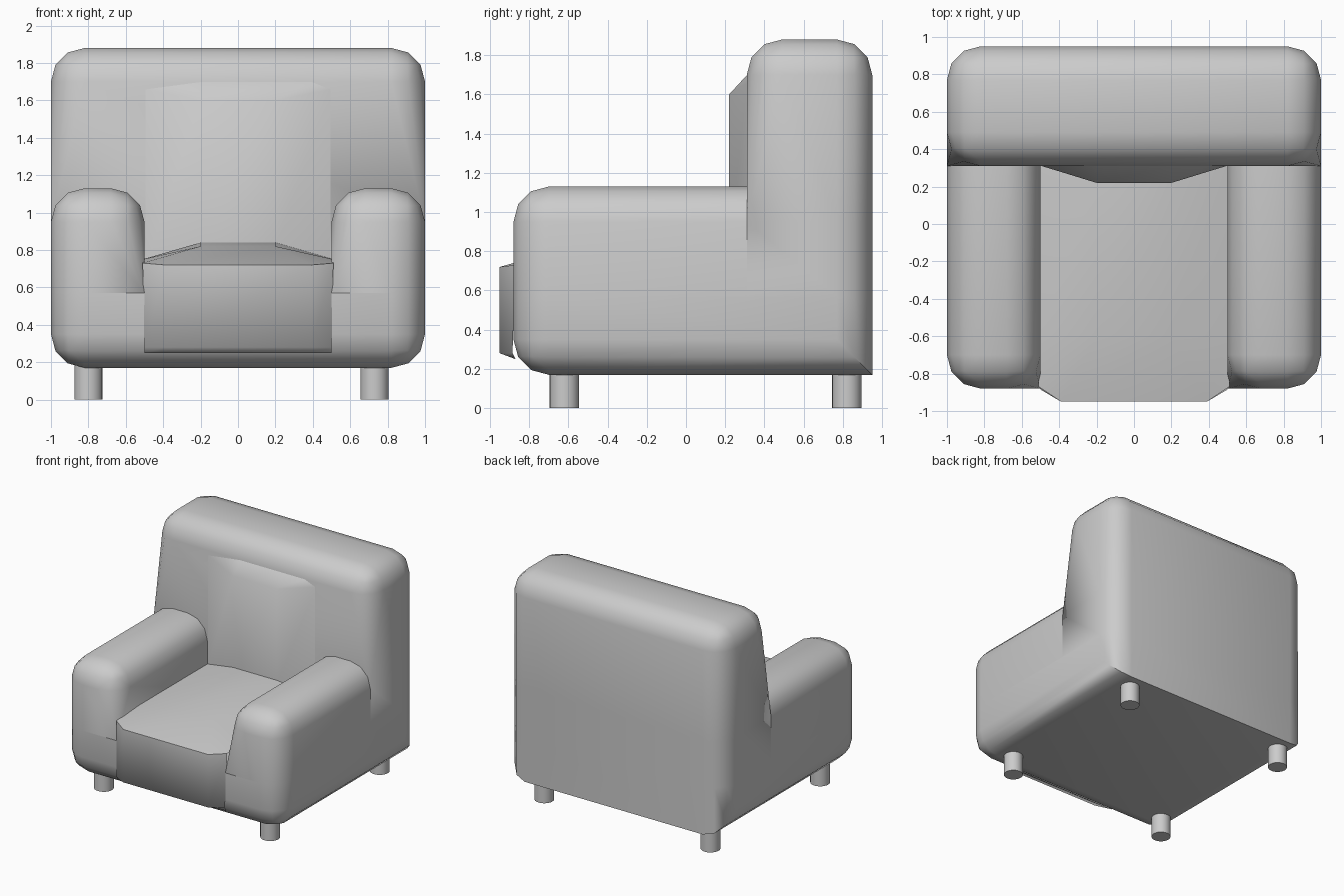
import bpy, bmesh
from mathutils import Vector

if "Cube" in bpy.data.objects:
    bpy.data.objects.remove(bpy.data.objects["Cube"])

R = 0.18  # upholstery rounding


def rounded_box(bm_out, lo, hi, edges, open_sides=(), snap=()):
    """Box with chosen edges rounded, e.g. ('x+', 'z+'); snap = corners sharpened at the bottom."""
    bm = bmesh.new()
    bmesh.ops.create_cube(bm, size=1)
    for v in bm.verts:
        v.co = Vector([l if c < 0 else h for c, l, h in zip(v.co, lo, hi)])
    bounds = {a + s: (i, (lo, hi)[s == '+'][i]) for i, a in enumerate('xyz') for s in '-+'}

    def on(el, side):
        i, val = bounds[side]
        return all(abs(v.co[i] - val) < 1e-4 for v in el.verts)

    picked = [e for e in bm.edges if any(on(e, a) and on(e, b) for a, b in edges)]
    bmesh.ops.bevel(bm, geom=picked, offset=R, segments=3, profile=0.5, affect='EDGES')
    gone = [f for f in bm.faces if any(on(f, s) for s in open_sides)]
    bmesh.ops.delete(bm, geom=gone, context='FACES')
    for x, y in snap:
        for v in bm.verts:
            if abs(v.co.z - lo[2]) < 1e-4 and abs(v.co.x - x) < R + .01 and abs(v.co.y - y) < R + .01:
                v.co.x, v.co.y = x, y
    bmesh.ops.remove_doubles(bm, verts=bm.verts, dist=1e-4)
    tmp = bpy.data.meshes.new('tmp')
    bm.to_mesh(tmp)
    bm.free()
    bm_out.from_mesh(tmp)
    bpy.data.meshes.remove(tmp)


def finish(name, bm, angle=0.75):
    bmesh.ops.remove_doubles(bm, verts=bm.verts, dist=1e-4)
    bmesh.ops.recalc_face_normals(bm, faces=bm.faces)
    me = bpy.data.meshes.new(name)
    bm.to_mesh(me)
    bm.free()
    ob = bpy.data.objects.new(name, me)
    bpy.context.collection.objects.link(ob)
    bpy.ops.object.select_all(action='DESELECT')
    ob.select_set(True)
    bpy.context.view_layer.objects.active = ob
    bpy.ops.object.shade_smooth_by_angle(angle=angle)
    return ob


def cushion(name, rows):
    """Mirrored strip; each row is (centre point, edge point) on the +x side."""
    bm = bmesh.new()
    grid = []
    for c, e in rows:
        pts = [(-e[0], e[1], e[2]), (-c[0], c[1], c[2]), c, e]
        grid.append([bm.verts.new(p) for p in pts])
    for a, b in zip(grid, grid[1:]):
        for i in range(3):
            bm.faces.new((a[i], a[i + 1], b[i + 1], b[i]))
    bmesh.ops.recalc_face_normals(bm, faces=bm.faces)
    n = sum((f.normal for f in bm.faces), Vector())
    if n.y > 0:
        bmesh.ops.reverse_faces(bm, faces=bm.faces)
    me = bpy.data.meshes.new(name)
    bm.to_mesh(me)
    bm.free()
    ob = bpy.data.objects.new(name, me)
    bpy.context.collection.objects.link(ob)
    bpy.ops.object.select_all(action='DESELECT')
    ob.select_set(True)
    bpy.context.view_layer.objects.active = ob
    bpy.ops.object.shade_smooth_by_angle(angle=1.0)


# base
ARM_Z, BACK_Z = 0.57, 0.95
bm = bmesh.new()
rounded_box(bm, (-1, -.88, .17), (1, .95, ARM_Z),
            [('x-', 'y-'), ('x+', 'y-'), ('x-', 'y+'), ('x+', 'y+'),
             ('x-', 'z-'), ('x+', 'z-'), ('y-', 'z-')], ['z+'])
finish('base', bm)

# backrest: lower block and rounded upper block
bm = bmesh.new()
rounded_box(bm, (-1, .31, ARM_Z), (1, .95, BACK_Z),
            [('x-', 'y+'), ('x+', 'y+')], ['z-', 'z+'])
rounded_box(bm, (-1, .31, BACK_Z), (1, .95, 1.88),
            [('x-', 'y+'), ('x+', 'y+'), ('x-', 'y-'), ('x+', 'y-'),
             ('x-', 'z+'), ('x+', 'z+'), ('y-', 'z+'), ('y+', 'z+')],
            ['z-'], [(-1, .31), (1, .31)])
finish('backrest', bm)

# arms
for name, x0, x1, inner in (('arm_left', -1, -.5, -.5), ('arm_right', .5, 1, .5)):
    bm = bmesh.new()
    rounded_box(bm, (x0, -.88, ARM_Z), (x1, .31, 1.13),
                [('x-', 'y-'), ('x+', 'y-'), ('x-', 'z+'), ('x+', 'z+'), ('y-', 'z+')],
                ['z-'], [(inner, -.88)])
    finish(name, bm)

# seat cushion
cushion('seat_cushion', [
    ((.42, -.87, .25), (.5, -.87, .25)),
    ((.39, -.95, .28), (.5, -.885, .28)),
    ((.39, -.95, .72), (.51, -.87, .73)),
    ((.2, -.6, .82), (.51, -.6, .75)),
    ((.2, .22, .84), (.51, .32, .75))])

# back cushion bulge
cushion('back_cushion', [
    ((.2, .22, .8), (.5, .312, .7)),
    ((.2, .22, 1.6), (.5, .312, 1.66)),
    ((.2, .312, 1.7), (.4, .312, 1.7))])

# legs
for x in (-.8, .73):
    for y in (-.62, .82):
        bpy.ops.mesh.primitive_cylinder_add(vertices=24, radius=.075, depth=.22, location=(x, y, .11))
        leg = bpy.context.object
        leg.name = 'leg'
        bpy.ops.object.shade_smooth_by_angle()
